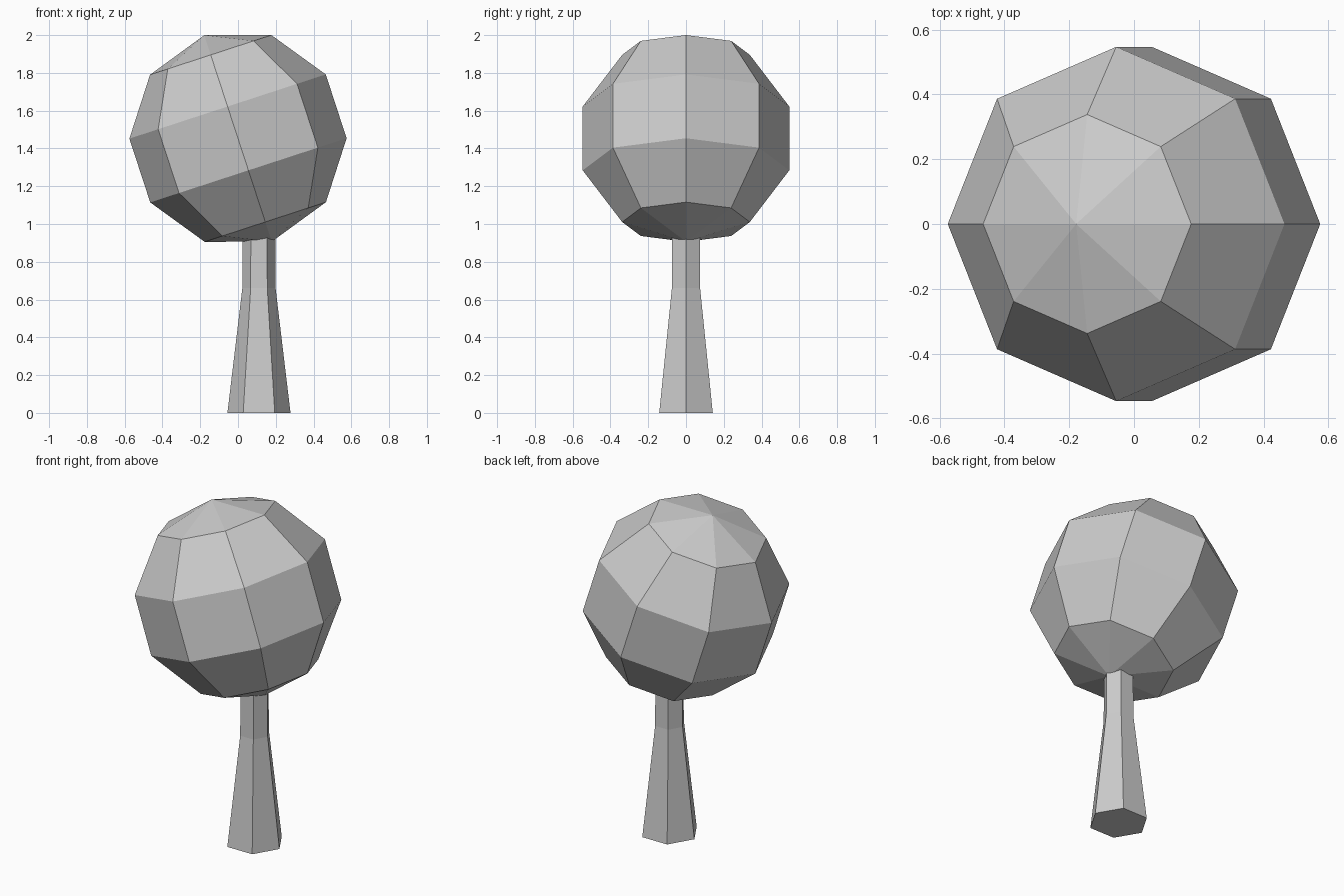
import bpy, bmesh
from math import sin, cos, pi, radians
from mathutils import Matrix

if "Cube" in bpy.data.objects:
    bpy.data.objects.remove(bpy.data.objects["Cube"])


def make_object(name, bm):
    bmesh.ops.recalc_face_normals(bm, faces=bm.faces[:])
    mesh = bpy.data.meshes.new(name)
    bm.to_mesh(mesh)
    bm.free()
    obj = bpy.data.objects.new(name, mesh)
    bpy.context.collection.objects.link(obj)
    return obj


# Trunk: six-sided, flared at the foot, ending inside the foliage
SIDES = 6
bm = bmesh.new()
rings = []
for radius, z in [(0.167, 0), (0.088, 0.66), (0.086, 1.0)]:
    rings.append([bm.verts.new((0.111 + radius * cos(2 * pi * i / SIDES),
                                0.98 * radius * sin(2 * pi * i / SIDES), z))
                  for i in range(SIDES)])
for low, high in zip(rings, rings[1:]):
    for i in range(SIDES):
        j = (i + 1) % SIDES
        bm.faces.new((low[i], low[j], high[j], high[i]))
bm.faces.new(rings[0][::-1])
bm.faces.new(rings[-1])
make_object("trunk", bm)

# Foliage: coarse faceted ball leaning to the left
bm = bmesh.new()
bmesh.ops.create_uvsphere(bm, u_segments=8, v_segments=5, radius=0.575)
foliage = make_object("foliage", bm)
foliage.matrix_world = (Matrix.Translation((0, 0, 1.453))
                        @ Matrix.Rotation(radians(-18.1), 4, 'Y'))
